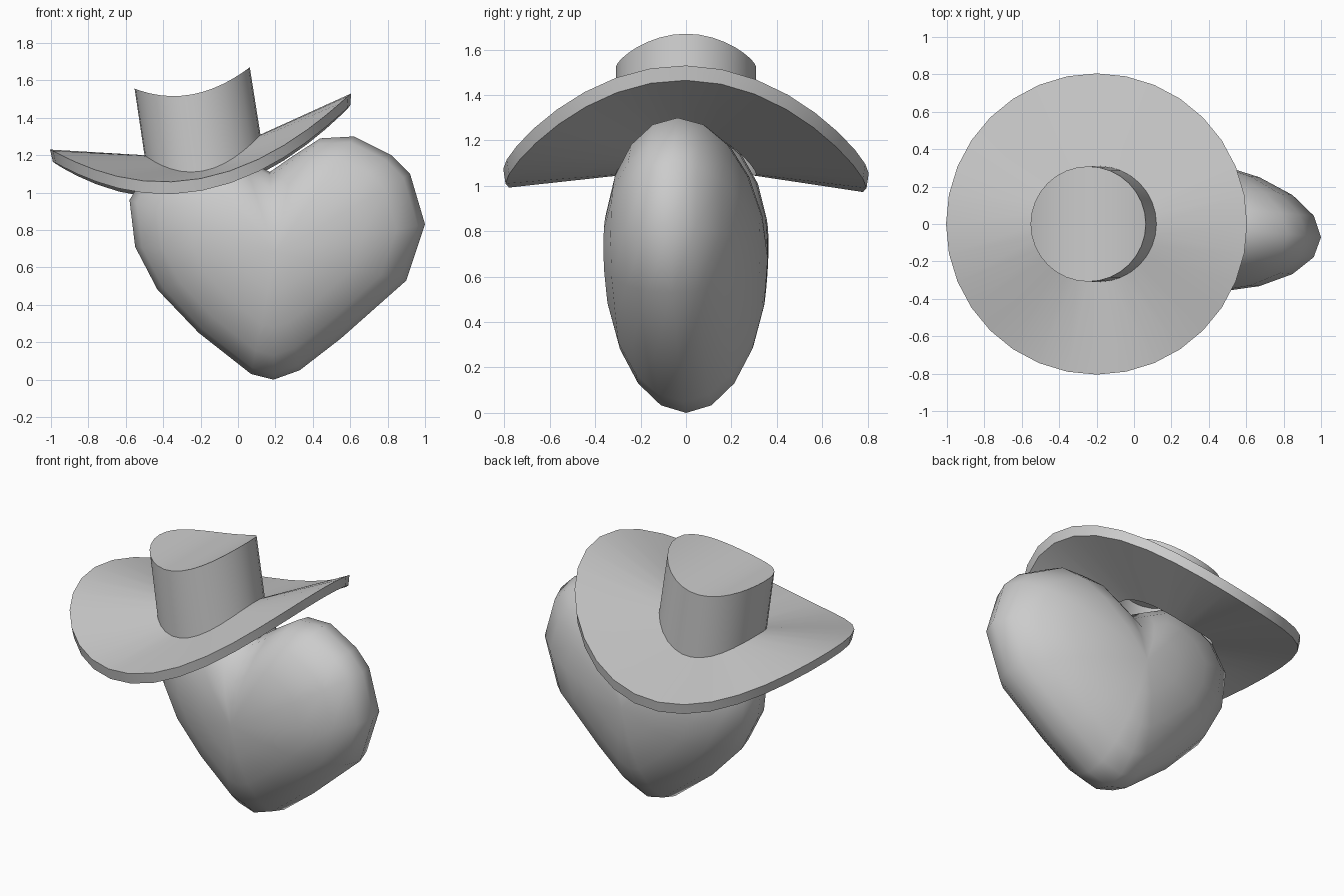
import bpy
from math import sin, cos, pi, radians

if "Cube" in bpy.data.objects:
    bpy.data.objects.remove(bpy.data.objects["Cube"])


def build(name, verts, faces, angle):
    mesh = bpy.data.meshes.new(name)
    mesh.from_pydata(verts, [], faces)
    mesh.update()
    ob = bpy.data.objects.new(name, mesh)
    bpy.context.collection.objects.link(ob)
    bpy.ops.object.select_all(action='DESELECT')
    ob.select_set(True)
    bpy.context.view_layer.objects.active = ob
    # consistent outward normals
    bpy.ops.object.mode_set(mode='EDIT')
    bpy.ops.mesh.select_all(action='SELECT')
    bpy.ops.mesh.normals_make_consistent(inside=False)
    bpy.ops.object.mode_set(mode='OBJECT')
    bpy.ops.object.shade_smooth_by_angle(angle=radians(angle))
    return ob


def bridge(a, b, n):
    """Quads between two closed rings starting at vertex indices a and b."""
    return [(a + i, a + (i + 1) % n, b + (i + 1) % n, b + i) for i in range(n)]


# Puffy heart: front outline shrunk in elliptical steps towards both faces
outline = [(0.19, 0.0), (0.33, 0.05), (0.55, 0.22), (0.9, 0.53), (1.0, 0.83),
           (0.92, 1.1), (0.82, 1.2), (0.62, 1.3), (0.44, 1.29), (0.3, 1.2),
           (0.17, 1.11), (0.03, 1.18), (-0.12, 1.25), (-0.3, 1.24),
           (-0.48, 1.13), (-0.58, 0.96), (-0.55, 0.71), (-0.43, 0.48),
           (-0.21, 0.25), (0.07, 0.03)]
n = len(outline)
cx, cz, depth, steps = 0.2, 0.68, 0.36, 5


def skew(x):
    return -0.07 * (x - cx) / 0.8


verts, faces = [], []
for k in range(-steps + 1, steps):
    t = k / steps * pi / 2
    for x, z in outline:
        px = cx + (x - cx) * cos(t)
        verts.append((px, depth * sin(t) + skew(px), cz + (z - cz) * cos(t)))
rings = 2 * steps - 1
for k in range(rings - 1):
    faces += bridge(k * n, (k + 1) * n, n)
for pole, start in ((-depth, 0), (depth, (rings - 1) * n)):
    verts.append((cx, pole, cz))
    faces += [(start + i, start + (i + 1) % n, len(verts) - 1) for i in range(n)]
build("heart", verts, faces, 60)

# Hat rings: round in plan, bent up at both ends of x
N = 32


def ring(x0, r, base, tilt, bend, back=0.0):
    pts = []
    for i in range(N):
        a = 2 * pi * i / N
        pts.append((x0 + r * cos(a), r * sin(a),
                    base + tilt * cos(a) + bend * cos(a) ** 2 + back * sin(a)))
    return pts


# Brim: thick saddle-shaped washer
brim = (ring(-0.19, 0.31, 1.115, 0.055, 0.14)
        + ring(-0.2, 0.805, 1.065, 0.15, 0.315, -0.01)
        + ring(-0.195, 0.795, 1.0, 0.15, 0.315, -0.01)
        + ring(-0.185, 0.31, 1.05, 0.055, 0.14))
build("hat_brim", brim,
      bridge(0, N, N) + bridge(N, 2 * N, N)
      + bridge(2 * N, 3 * N, N) + bridge(3 * N, 0, N), 35)

# Crown: open below, with a dished lid ruled across y
crown = ring(-0.19, 0.31, 1.115, 0.055, 0.14) + ring(-0.245, 0.308, 1.525, 0.057, 0.088)
lid = [(N + i, N + i + 1, N + (N - i - 1), N + (N - i) % N) for i in range(1, N // 2 - 1)]
lid += [(N, N + 1, 2 * N - 1),
        (N + N // 2 - 1, N + N // 2, N + N // 2 + 1)]
build("hat_crown", crown, bridge(0, N, N) + lid, 35)
